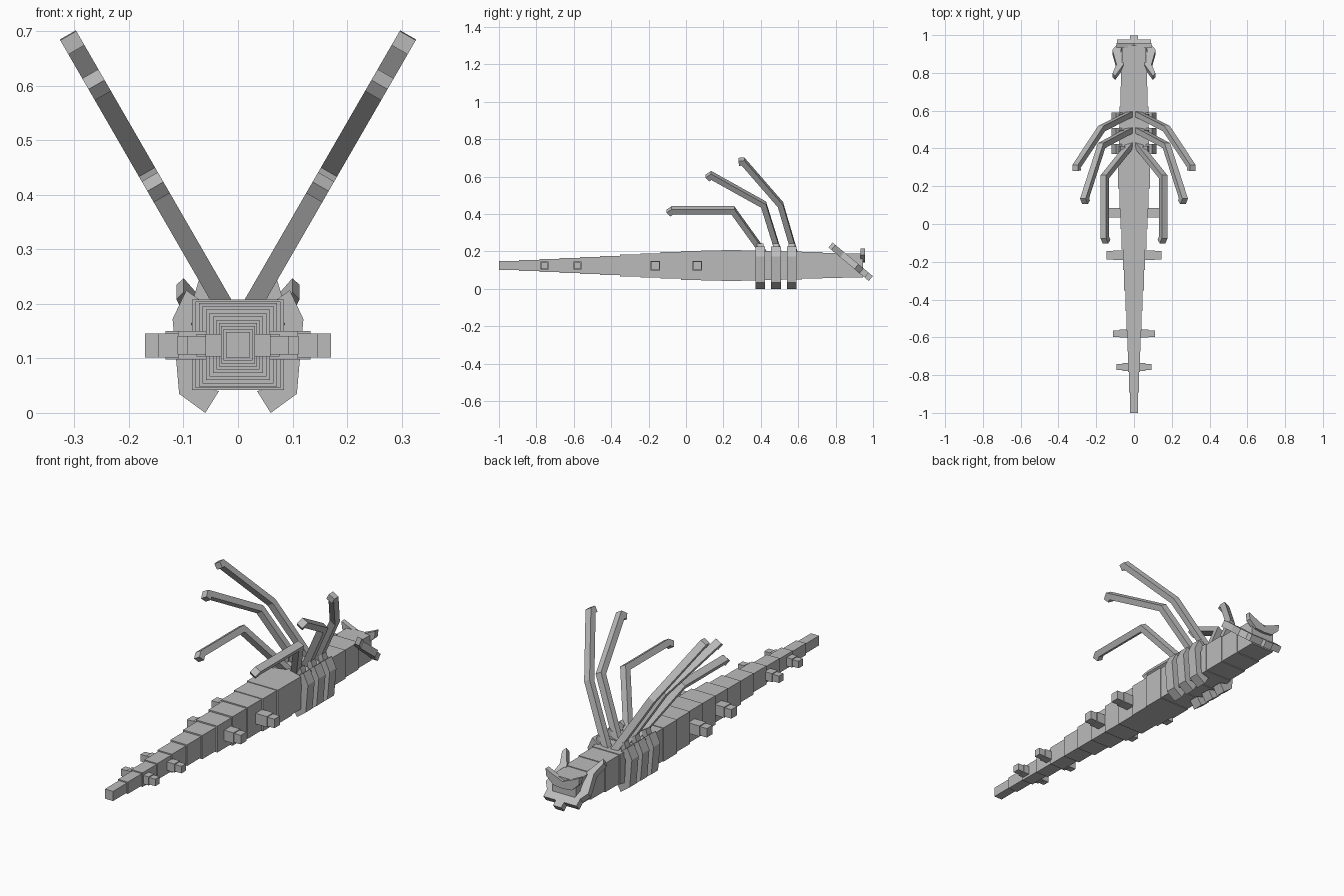
import bpy, bmesh, math
from mathutils import Vector as V

if "Cube" in bpy.data.objects:
    bpy.data.objects.remove(bpy.data.objects["Cube"])

grey = bpy.data.materials.new("plain grey")
grey.diffuse_color = (0.5, 0.5, 0.5, 1)
grey.use_nodes = True
grey.node_tree.nodes["Principled BSDF"].inputs["Base Color"].default_value = grey.diffuse_color


def finish(name, bm, mirror):
    bmesh.ops.recalc_face_normals(bm, faces=bm.faces)
    me = bpy.data.meshes.new(name)
    bm.to_mesh(me)
    bm.free()
    me.materials.append(grey)
    ob = bpy.data.objects.new(name, me)
    bpy.context.collection.objects.link(ob)
    if mirror:
        ob.modifiers.new("mirror", 'MIRROR')
    return ob


def prism(name, pts, origin, e1, e2, depth, mirror=True):
    """Extrude a 2D outline, centred on the plane spanned by e1 and e2."""
    o, e1, e2 = V(origin), V(e1).normalized(), V(e2).normalized()
    n = e1.cross(e2)
    bm = bmesh.new()
    rings = [[bm.verts.new(o + e1 * a + e2 * b + n * s * depth / 2) for a, b in pts] for s in (-1, 1)]
    for r in rings:
        bm.faces.new(r)
    for i in range(len(pts)):
        j = (i + 1) % len(pts)
        bm.faces.new((rings[0][i], rings[0][j], rings[1][j], rings[1][i]))
    return finish(name, bm, mirror)


def box(name, x0, x1, y0, y1, z0, z1, mirror=False):
    return prism(name, [(x0, z0), (x1, z0), (x1, z1), (x0, z1)],
                 (0, (y0 + y1) / 2, 0), (1, 0, 0), (0, 0, 1), y1 - y0, mirror)


def outline(path, width):
    """Mitred outline of a constant-width strip along a 2D path."""
    p = [V(q) for q in path]
    left, right = [], []
    for i, q in enumerate(p):
        a = (q - p[i - 1]).normalized() if i else (p[1] - q).normalized()
        b = (p[i + 1] - q).normalized() if i < len(p) - 1 else a
        m = V((-a.y - b.y, a.x + b.x)).normalized()
        m *= width / 2 / m.dot(V((-a.y, a.x)))
        left.append(q + m)
        right.append(q - m)
    return left + right[::-1]


# body: stepped boxes growing from tail to chest
STATIONS = [(-1, .020, .021), (-.5, .040, .046), (0, .070, .076),
            (.25, .085, .083), (.6, .075, .073), (.95, .062, .062)]


def size(y):
    for (y0, a0, b0), (y1, a1, b1) in zip(STATIONS, STATIONS[1:]):
        if y <= y1:
            t = (y - y0) / (y1 - y0)
            return a0 + (a1 - a0) * t, b0 + (b1 - b0) * t


COUNT = 18
step = 1.945 / COUNT
for i in range(COUNT):
    y = -1 + i * step
    hx, hz = size(y + step / 2)
    box(f"body_segment_{i + 1}", -hx, hx, y, y + step, .125 - hz, .125 + hz)

# side stubs along the tail: thick base and thinner tip
for i, (y, xb, xt, h) in enumerate([(.06, .133, .171, .026), (-.165, .11, .146, .026),
                                    (-.58, .076, .111, .021), (-.757, .06, .093, .021)]):
    box(f"tail_stub_base_{i + 1}", .01, xb, y - h, y + h, .124 - h, .124 + h, True)
    t = h - .004
    box(f"tail_stub_tip_{i + 1}", xb - .01, xt, y - t, y + t, .124 - t, .124 + t, True)

# three rib plates wrapped round the chest, with a small knob on each
RIB = [(.06, 0), (.108, .035), (.12, .172), (.095, .225),
       (.06, .2), (.085, .165), (.08, .05), (.035, .04)]
KNOB = [(.072, .243), (.048, .23), (.06, .19), (.085, .2)]
for i, y in enumerate((.397, .481, .565)):
    prism(f"rib_plate_{i + 1}", RIB, (0, y, 0), (1, 0, 0), (0, 0, 1), .052)
    prism(f"rib_knob_{i + 1}", KNOB, (0, y, 0), (1, 0, 0), (0, 0, 1), .034)

# raised legs, all lying in a plane leaning 30 degrees outward
LEGS = [[(.587, .17), (.505, .45), (.305, .68), (.282, .679)],
        [(.502, .17), (.415, .45), (.135, .606), (.115, .592)],
        [(.43, .17), (.25, .42), (-.072, .42), (-.094, .405)]]
c = math.cos(math.radians(30))
for i, leg in enumerate(LEGS):
    path = [(y, (z - .17) / c) for y, z in leg]
    prism(f"leg_{i + 1}", outline(path, .03), (.01, 0, .17), (0, 1, 0), (.5, 0, c), .034)

# tilted jaw frame with a front tip, cross bar and swept horns
JAW = [(0, 0), (.022, 0), (.022, .028), (.09, .028), (.09, .065), (.115, .1), (.093, .2),
       (.113, .26), (.1, .28), (.055, .2), (.07, .1), (.06, .065), (0, .065)]
prism("jaw_frame", JAW, (0, .988, .055), (1, 0, 0), (0, -.768, .64), .034)

# upright brow plate across the face
BROW = [(0, .14), (.05, .145), (.088, .18), (.092, .215), (.06, .2), (0, .175)]
prism("brow_plate", BROW, (0, .945, 0), (1, 0, 0), (0, 0, 1), .025)
